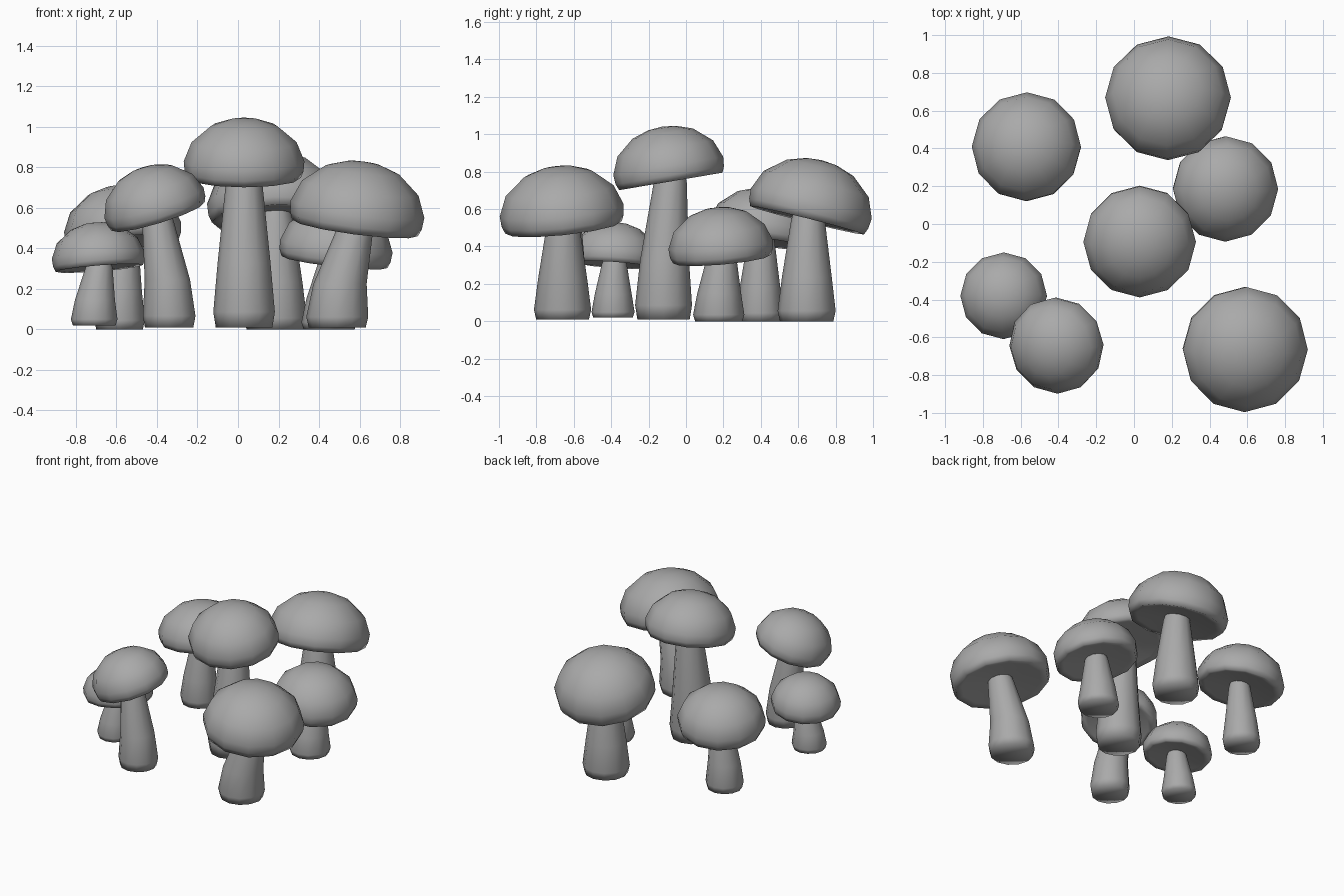
import bpy, bmesh
from math import radians, sin, cos, pi
from mathutils import Matrix, Vector, Euler

if "Cube" in bpy.data.objects:
    bpy.data.objects.remove(bpy.data.objects["Cube"], do_unlink=True)

SIDES = 12

grey = bpy.data.materials.new("mushroom grey")
grey.use_nodes = True
grey.diffuse_color = (0.4, 0.4, 0.4, 1)
bsdf = grey.node_tree.nodes["Principled BSDF"]
bsdf.inputs["Base Color"].default_value = grey.diffuse_color
bsdf.inputs["Roughness"].default_value = 0.8


def lathe(name, rings, matrix=Matrix()):
    """Skin a stack of (centre, radius) rings; a zero radius closes to a point."""
    bm = bmesh.new()
    loops = []
    for centre, radius in rings:
        count = SIDES if radius else 1
        angles = [2 * pi * i / SIDES for i in range(count)]
        loops.append([bm.verts.new(matrix @ (Vector(centre) + Vector((cos(a), sin(a), 0)) * radius))
                      for a in angles])
    for low, high in zip(loops, loops[1:]):
        for i in range(SIDES):
            j = (i + 1) % SIDES
            corners = [low[i % len(low)], low[j % len(low)], high[j % len(high)], high[i % len(high)]]
            bm.faces.new(list(dict.fromkeys(corners)))
    bmesh.ops.recalc_face_normals(bm, faces=bm.faces)
    mesh = bpy.data.meshes.new(name)
    bm.to_mesh(mesh)
    bm.free()
    for face in mesh.polygons:
        face.use_smooth = True
    mesh.materials.append(grey)
    obj = bpy.data.objects.new(name, mesh)
    bpy.context.collection.objects.link(obj)
    return obj


# Cap section from underside centre to crown: radius and height per unit radius
CAP = [(0, -0.18), (0.35, -0.2), (0.8, -0.26), (0.94, -0.28), (0.985, -0.17),
       (1, 0), (0.87, 0.32), (0.55, 0.59), (0.25, 0.69), (0, 0.715)]

# Stem section: height fraction, lean fraction, radius fraction
STEM = [(0, 0, 0), (0, 0, 0.92), (0.1, 0, 1), (0.42, 0.15, 0.86), (0.97, 1, 0.58), (1.05, 1.05, 0.5)]


def mushroom(name, cap, radius, tilt, base, stem_radius):
    turn = Euler([radians(a) for a in tilt] + [0]).to_matrix().to_4x4()
    place = Matrix.Translation(cap) @ turn
    lathe(name + "_cap", [((0, 0, z * radius), r * radius) for r, z in CAP], place)

    # The stem runs from its foot to the middle of the cap's underside
    foot = Vector(base)
    top = place @ Vector((0, 0, -0.22 * radius))
    rings = []
    for height, lean, width in STEM:
        centre = foot.lerp(top, lean)
        centre.z = foot.z + (top.z - foot.z) * height
        rings.append((centre, width * stem_radius))
    lathe(name + "_stem", rings)


# Name, cap centre, cap radius, tilt about x and y, foot, stem radius
mushroom("tall_middle", (0.03, -0.095, 0.83), 0.298, (9.6, 0), (0.03, -0.12, 0.01), 0.152)
mushroom("large_front", (0.59, -0.665, 0.593), 0.333, (6, 7.5), (0.49, -0.66, 0.01), 0.153)
mushroom("back_right", (-0.57, 0.41, 0.505), 0.29, (-8, -5), (-0.585, 0.395, 0), 0.125)
mushroom("large_back", (0.18, 0.67, 0.63), 0.333, (-14, -2), (0.185, 0.645, 0), 0.155)
mushroom("small_side", (-0.69, -0.38, 0.365), 0.23, (-4, -4.5), (-0.71, -0.39, 0.02), 0.115)
mushroom("left_side", (0.485, 0.185, 0.41), 0.28, (5, 6.5), (0.45, 0.175, 0), 0.137)
mushroom("leaning_front", (-0.415, -0.645, 0.625), 0.256, (8, -17), (-0.34, -0.65, 0.01), 0.13)
